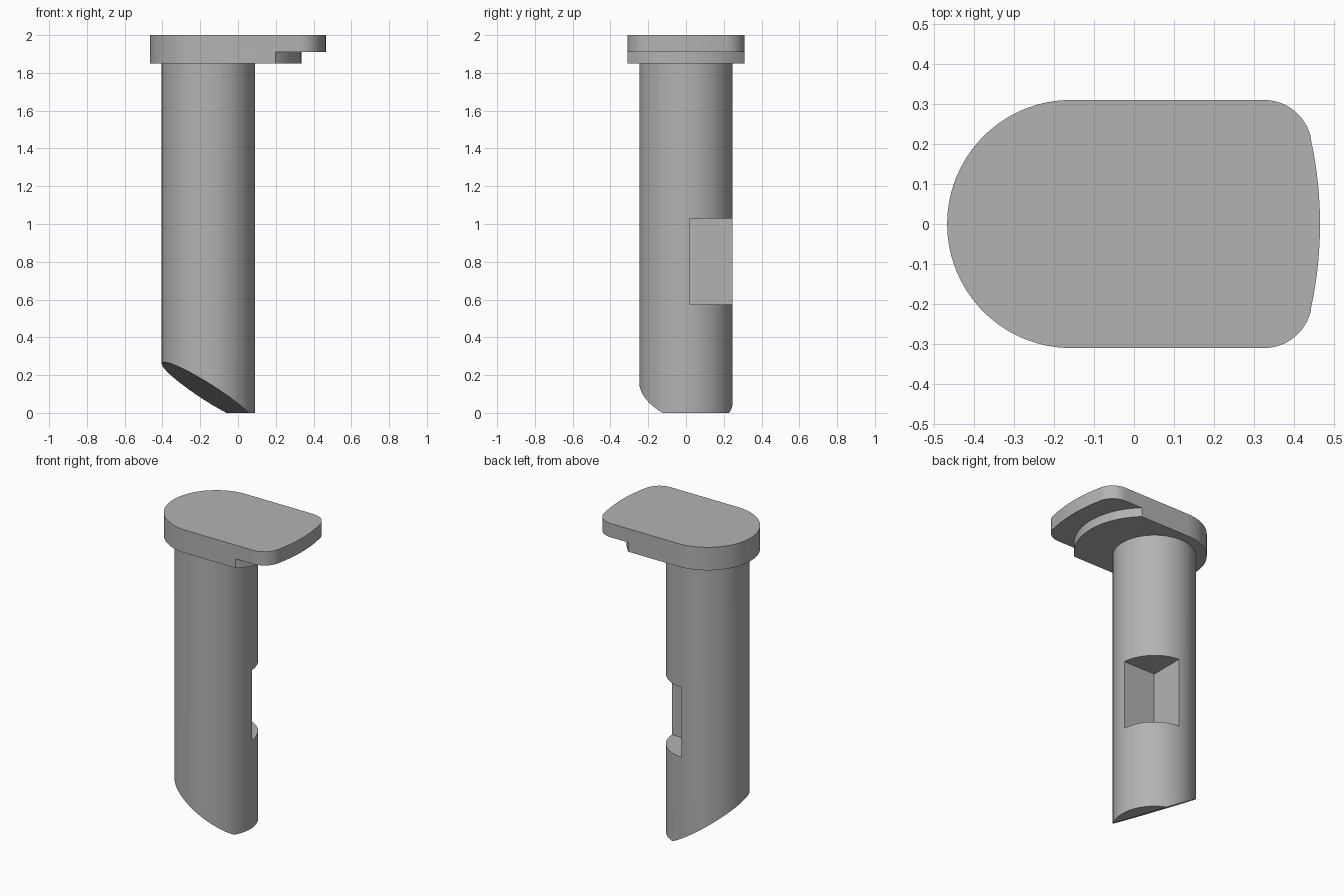
import bpy, bmesh, math
from mathutils import Vector

cube = bpy.data.objects.get("Cube")
if cube:
    bpy.data.objects.remove(cube, do_unlink=True)

AXIS = -0.157        # x of the shaft centre
SHAFT_R = 0.247
HEAD_R = 0.31

grey = bpy.data.materials.new("plain_grey")
grey.use_nodes = True
colour = (0.45, 0.45, 0.45, 1)
grey.diffuse_color = colour
grey.node_tree.nodes["Principled BSDF"].inputs["Base Color"].default_value = colour


def arc(cx, cy, r, start, end, steps):
    """Points on an arc, angles in degrees."""
    angles = [math.radians(start + (end - start) * i / steps) for i in range(steps + 1)]
    return [(cx + r * math.cos(a), cy + r * math.sin(a)) for a in angles]


def prism(name, outline, z0, z1, cut=None):
    """Extrude an outline upward; cut = (point, normal) trims the lower side."""
    bm = bmesh.new()
    base = bm.faces.new([bm.verts.new((x, y, z0)) for x, y in outline])
    top = bmesh.ops.extrude_face_region(bm, geom=[base])["geom"]
    moved = [v for v in top if isinstance(v, bmesh.types.BMVert)]
    bmesh.ops.translate(bm, verts=moved, vec=(0, 0, z1 - z0))
    if cut:
        bmesh.ops.bisect_plane(bm, geom=bm.verts[:] + bm.edges[:] + bm.faces[:],
                               plane_co=cut[0], plane_no=cut[1], clear_inner=True)
        bmesh.ops.holes_fill(bm, edges=[e for e in bm.edges if e.is_boundary])
    bmesh.ops.recalc_face_normals(bm, faces=bm.faces)
    mesh = bpy.data.meshes.new(name)
    bm.to_mesh(mesh)
    bm.free()
    mesh.materials.append(grey)
    obj = bpy.data.objects.new(name, mesh)
    bpy.context.collection.objects.link(obj)
    return obj


def activate(obj):
    bpy.ops.object.select_all(action='DESELECT')
    obj.select_set(True)
    bpy.context.view_layer.objects.active = obj


# Round shaft with a slanted tip
circle = arc(AXIS, 0, SHAFT_R, 0, 360, 96)[:-1]
slant = (Vector((AXIS, 0, 0.107)), Vector((0.62, 0.21, 1)).normalized())
shaft = prism("shaft", circle, 0, 1.85, slant)

# Square-cornered notch in the back left quarter of the shaft
nx, ny = AXIS + 0.016, 0.018
cutter = prism("notch_cutter", [(nx, ny), (0.5, ny), (0.5, 0.5), (nx, 0.5)], 0.575, 1.03)
cutter.hide_render = True
notch = shaft.modifiers.new("notch", 'BOOLEAN')
notch.operation = 'DIFFERENCE'
notch.solver = 'EXACT'
notch.object = cutter
activate(shaft)
bpy.ops.object.modifier_apply(modifier=notch.name)
bpy.data.objects.remove(cutter, do_unlink=True)

# Head: both plates share the rounded right end
round_end = arc(AXIS, 0, HEAD_R, 90, 270, 64)

# Lower plate ends in a broad arc
sweep = math.degrees(math.asin(HEAD_R / 0.423))
lower_end = arc(-0.088, 0, 0.423, -sweep, sweep, 40)
lower_plate = prism("lower_plate", round_end + lower_end, 1.85, 1.91)

# Upper plate overhangs, with rounded corners and a shallow curved edge
lip_end = (arc(0.325, -0.19, 0.12, -90, -12.5, 16)
           + arc(-0.525, 0, 0.99, -12.2, 12.2, 24)
           + arc(0.325, 0.19, 0.12, 12.5, 90, 16))
upper_plate = prism("upper_plate", round_end + lip_end, 1.91, 2.0)

for part in (shaft, lower_plate, upper_plate):
    activate(part)
    bpy.ops.object.shade_smooth_by_angle(angle=math.radians(25))
